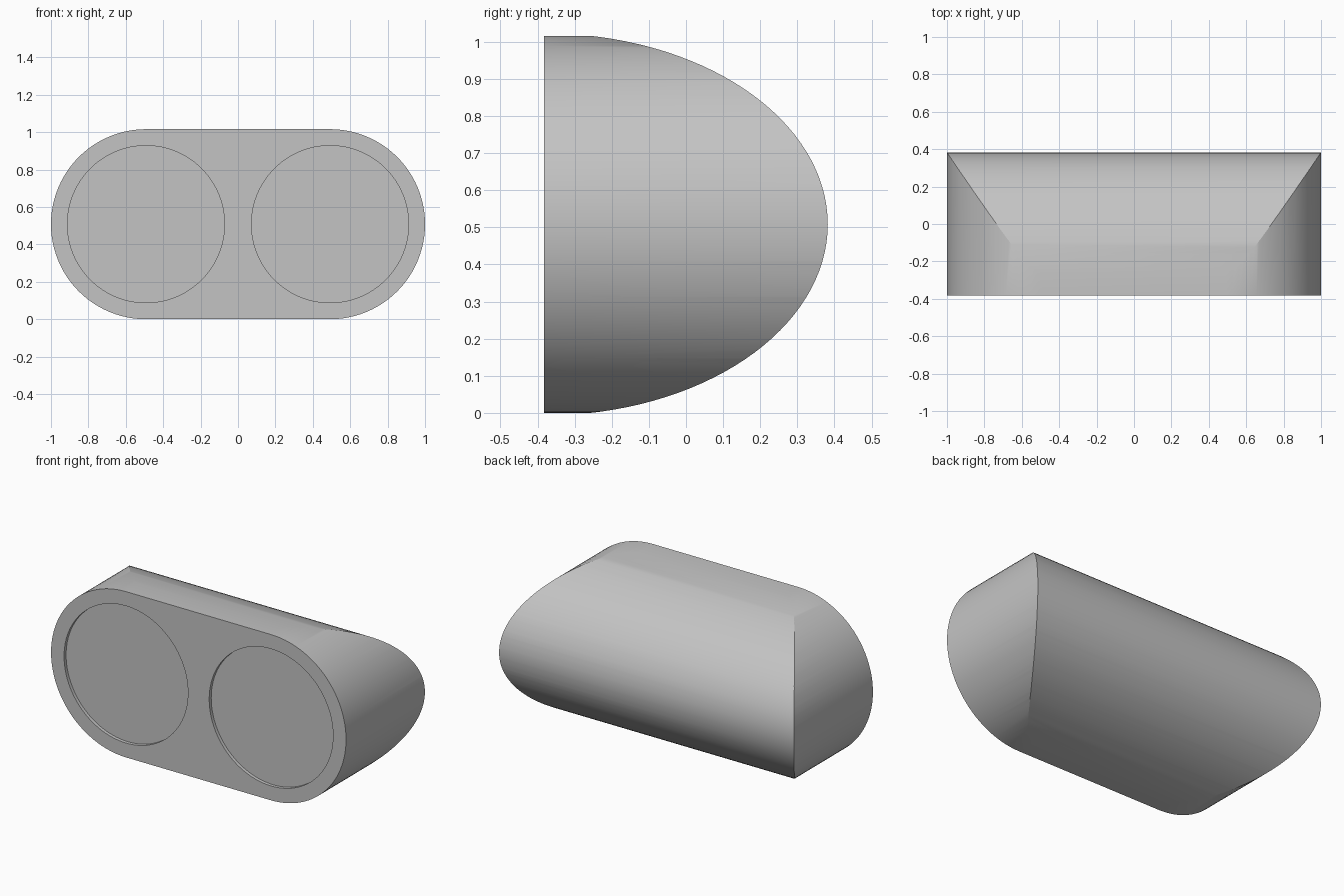
import bpy, bmesh, math
from mathutils import Vector

cube = bpy.data.objects.get("Cube")
if cube:
    bpy.data.objects.remove(cube, do_unlink=True)

R = 0.508          # radius of the rounded ends
CX = 1.0 - R       # end centre offset
FRONT, BACK = -0.382, 0.382
RECESS = 0.02

grey = bpy.data.materials.new("plain grey")
grey.use_nodes = True
colour = (0.55, 0.55, 0.55, 1.0)
grey.diffuse_color = colour
grey.node_tree.nodes["Principled BSDF"].inputs["Base Color"].default_value = colour


def arc(cx, cy, rx, ry, start, end, steps):
    angles = [math.radians(start + (end - start) * i / steps) for i in range(steps + 1)]
    return [(cx + rx * math.cos(a), cy + ry * math.sin(a)) for a in angles]


def prism(name, points, offset):
    """Closed profile of 3D points swept along an offset."""
    bm = bmesh.new()
    face = bm.faces.new([bm.verts.new(p) for p in points])
    swept = bmesh.ops.extrude_face_region(bm, geom=[face], use_keep_orig=True)
    verts = [g for g in swept["geom"] if isinstance(g, bmesh.types.BMVert)]
    bmesh.ops.translate(bm, verts=verts, vec=Vector(offset))
    bmesh.ops.recalc_face_normals(bm, faces=bm.faces)
    mesh = bpy.data.meshes.new(name)
    bm.to_mesh(mesh)
    bm.free()
    mesh.materials.append(grey)
    obj = bpy.data.objects.new(name, mesh)
    bpy.context.collection.objects.link(obj)
    return obj


def apply_boolean(target, cutter, operation):
    cutter.hide_render = True
    mod = target.modifiers.new("cut", 'BOOLEAN')
    mod.object, mod.operation, mod.solver = cutter, operation, 'EXACT'
    bpy.context.view_layer.objects.active = target
    bpy.ops.object.modifier_apply(modifier=mod.name)
    bpy.data.objects.remove(cutter, do_unlink=True)


# Capsule outline swept front to back
outline = arc(CX, R, R, R, -90, 90, 48) + arc(-CX, R, R, R, 90, 270, 48)
housing = prism("housing", [(x, FRONT, z) for x, z in outline], (0, BACK - FRONT + 0.1, 0))

# Half-ellipse side profile rounds off the back
side = arc(FRONT, R, BACK - FRONT, 0.515, -90, 90, 64)
side += [(FRONT - 0.2, R + 0.515), (FRONT - 0.2, R - 0.515)]
apply_boolean(housing, prism("back_profile", [(-1.2, y, z) for y, z in side], (2.4, 0, 0)), 'INTERSECT')

# Two shallow round recesses in the front
for sign in (-1, 1):
    circle = arc(sign * CX, R, 0.42, 0.42, 0, 360, 96)[:-1]
    disc = prism("recess_cutter", [(x, FRONT - 0.1, z) for x, z in circle], (0, 0.1 + RECESS, 0))
    apply_boolean(housing, disc, 'DIFFERENCE')

# Smooth curved walls, crisp rims
bpy.ops.object.select_all(action='DESELECT')
housing.select_set(True)
bpy.context.view_layer.objects.active = housing
bpy.ops.object.shade_smooth_by_angle(angle=math.radians(25))
